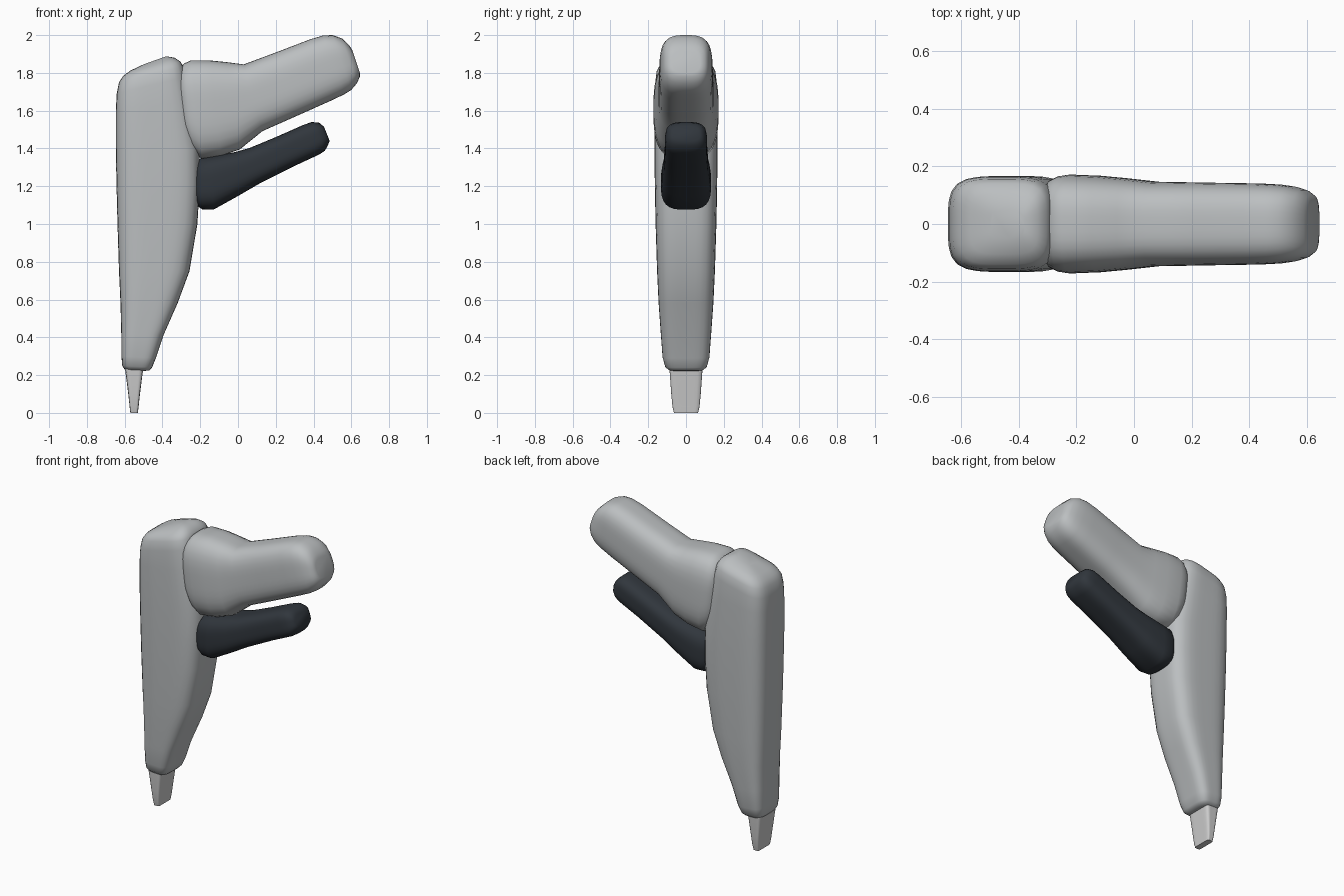
import bpy, bmesh
from math import cos, sin, pi, radians
from mathutils import Vector


def loft(name, sections, power=4.0, color=None, n=40):
    """Skin rounded-rectangle rings. Section: (xa, za, xb, zb, half_width)."""
    bm = bmesh.new()
    rings = []
    for xa, za, xb, zb, w in sections:
        a, b = Vector((xa, 0, za)), Vector((xb, 0, zb))
        mid, half = (a + b) / 2, (b - a) / 2
        ring = []
        for i in range(n):
            t = 2 * pi * i / n
            c, s = cos(t), sin(t)
            k = (abs(c) ** power + abs(s) ** power) ** (-1 / power)
            ring.append(bm.verts.new(mid + half * c * k + Vector((0, w * s * k, 0))))
        rings.append(ring)
    for r, q in zip(rings, rings[1:]):
        for i in range(n):
            j = (i + 1) % n
            bm.faces.new((r[i], r[j], q[j], q[i]))
    bm.faces.new(rings[0])
    bm.faces.new(rings[-1])
    bmesh.ops.recalc_face_normals(bm, faces=bm.faces)
    me = bpy.data.meshes.new(name)
    bm.to_mesh(me)
    bm.free()
    ob = bpy.data.objects.new(name, me)
    bpy.context.collection.objects.link(ob)
    if color:
        mat = bpy.data.materials.new(name + "_mat")
        mat.diffuse_color = color
        me.materials.append(mat)
    bpy.ops.object.select_all(action='DESELECT')
    ob.select_set(True)
    bpy.context.view_layer.objects.active = ob
    bpy.ops.object.shade_smooth_by_angle(angle=radians(50))
    return ob


GREY = (0.5, 0.52, 0.53, 1)

# Upright tapered body with a sloping rounded top
loft("body", [
    (-.575, .225, -.495, .222, .07), (-.60, .23, -.47, .225, .092),
    (-.613, .25, -.455, .24, .11), (-.617, .30, -.435, .29, .124),
    (-.618, .42, -.395, .41, .133), (-.622, .58, -.32, .58, .145),
    (-.63, .75, -.257, .75, .153), (-.638, 1.0, -.215, 1.0, .161),
    (-.643, 1.2, -.203, 1.2, .165), (-.647, 1.4, -.205, 1.4, .167),
    (-.647, 1.6, -.25, 1.65, .166), (-.642, 1.69, -.275, 1.78, .163),
    (-.63, 1.75, -.29, 1.835, .156), (-.607, 1.785, -.305, 1.86, .14),
    (-.57, 1.812, -.335, 1.88, .105), (-.50, 1.845, -.38, 1.888, .05),
], 4, GREY)

# Upper arm, wide at the joint and angled upward
loft("upper_arm", [
    (-.32, 1.78, -.30, 1.48, .12), (-.31, 1.82, -.265, 1.42, .152),
    (-.285, 1.85, -.235, 1.375, .166), (-.25, 1.866, -.19, 1.345, .172),
    (-.15, 1.866, -.09, 1.36, .168), (-.06, 1.857, .01, 1.395, .159),
    (.03, 1.845, .13, 1.492, .147), (.20, 1.908, .30, 1.567, .144),
    (.38, 1.977, .49, 1.652, .141), (.45, 1.998, .56, 1.685, .137),
    (.50, 2.0, .60, 1.71, .130), (.55, 1.983, .63, 1.745, .118),
    (.59, 1.945, .645, 1.78, .10), (.605, 1.92, .645, 1.80, .075),
], 3.2, GREY)

# Dark lower arm
loft("lower_arm", [
    (-.24, 1.27, -.235, 1.15, .08), (-.23, 1.31, -.222, 1.10, .112),
    (-.20, 1.347, -.19, 1.078, .130), (-.13, 1.36, -.13, 1.076, .133),
    (-.02, 1.38, .0, 1.148, .127), (.06, 1.402, .11, 1.212, .119),
    (.20, 1.46, .29, 1.303, .113), (.34, 1.522, .43, 1.368, .111),
    (.39, 1.54, .46, 1.388, .107), (.43, 1.536, .475, 1.415, .096),
    (.455, 1.515, .485, 1.44, .075),
], 3.2, (0.03, 0.037, 0.046, 1))

# Flattened tip
loft("tip", [
    (-.57, .0, -.53, .0, .064), (-.574, .035, -.526, .035, .072),
    (-.581, .10, -.519, .10, .078), (-.597, .225, -.503, .225, .087),
    (-.60, .26, -.50, .26, .088),
], 8)
